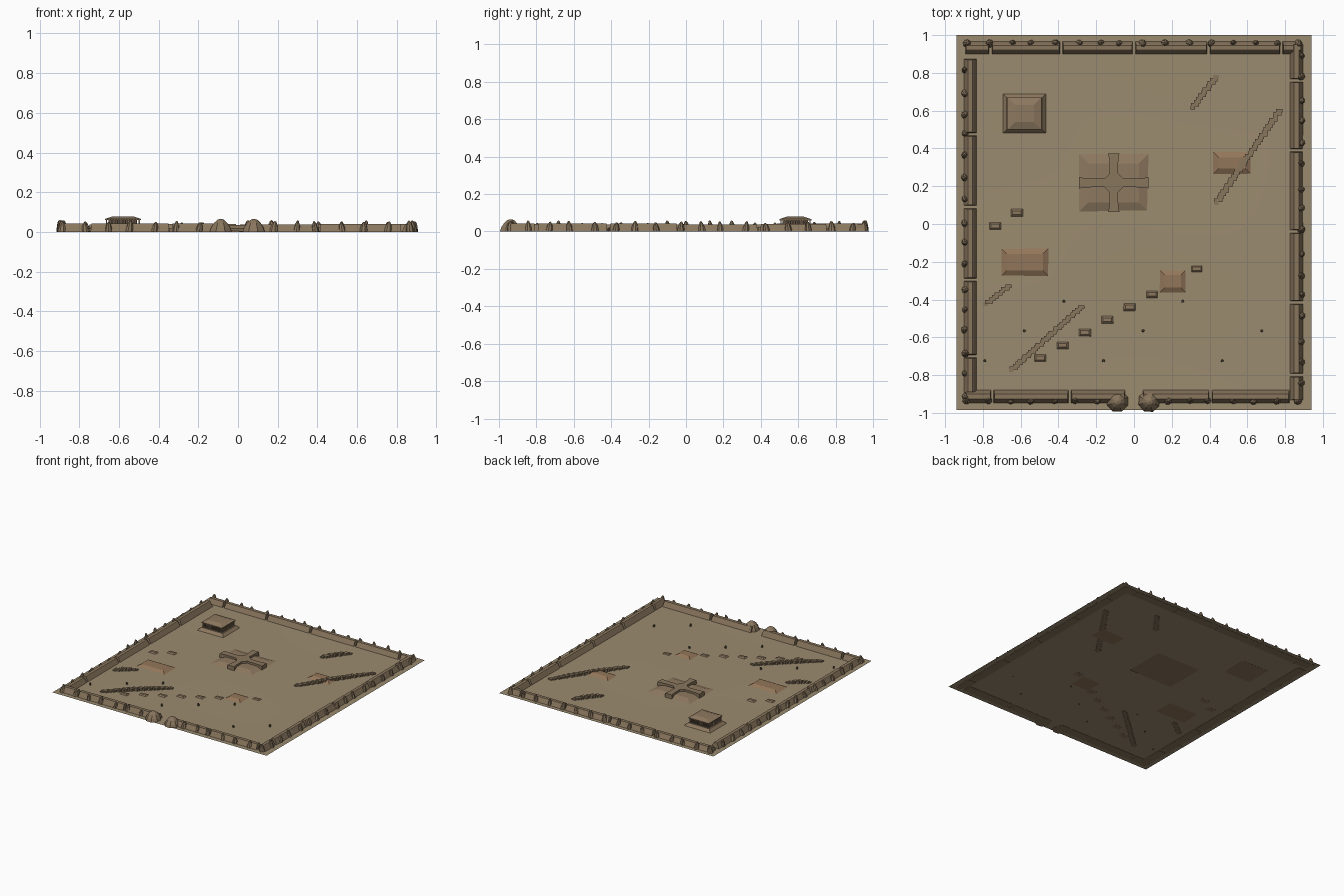
import bpy, bmesh, math, random
from mathutils import Matrix, Vector

if "Cube" in bpy.data.objects:
    bpy.data.objects.remove(bpy.data.objects["Cube"])

random.seed(4)


def mat(name, rgb):
    m = bpy.data.materials.new(name)
    m.diffuse_color = (*rgb, 1)
    m.use_nodes = True
    m.node_tree.nodes["Principled BSDF"].inputs["Base Color"].default_value = m.diffuse_color
    return m


SAND = mat("sand", (0.33, 0.26, 0.16))
EARTH = mat("earth", (0.27, 0.19, 0.115))
CLAY = mat("clay", (0.29, 0.18, 0.10))
STONE = mat("stone", (0.25, 0.18, 0.11))
DARK = mat("dark_stone", (0.11, 0.08, 0.05))


def finish(name, bm, material):
    bmesh.ops.recalc_face_normals(bm, faces=bm.faces)
    me = bpy.data.meshes.new(name)
    bm.to_mesh(me)
    bm.free()
    me.materials.append(material)
    ob = bpy.data.objects.new(name, me)
    bpy.context.collection.objects.link(ob)
    return ob


def loft(bm, rings):
    """Skin a stack of equal-sized rings and cap both ends."""
    vs = [[bm.verts.new(p) for p in r] for r in rings]
    n = len(vs[0])
    for a, b in zip(vs, vs[1:]):
        for i in range(n):
            bm.faces.new((a[i], a[(i + 1) % n], b[(i + 1) % n], b[i]))
    bm.faces.new(vs[0][::-1])
    bm.faces.new(vs[-1])


def rect(x, y, hx, hy, z):
    return [(x - hx, y - hy, z), (x + hx, y - hy, z), (x + hx, y + hy, z), (x - hx, y + hy, z)]


def frustum(bm, x, y, hx, hy, z0, z1, inset=0.0):
    loft(bm, [rect(x, y, hx, hy, z0), rect(x, y, hx - inset, hy - inset, z1)])


def boulder(bm, x, y, r, h, lean=0.0):
    """Rounded, slightly leaning standing stone."""
    a0 = random.uniform(0, 6.28)
    lx, ly = lean * math.cos(a0), lean * math.sin(a0)
    rings = []
    for k, t in ((1, 0), (0.86, 0.35), (0.6, 0.7), (0.32, 0.93), (0.1, 1)):
        rings.append([(x + lx * t + r * k * math.cos(a0 + i * math.pi / 4),
                       y + ly * t + r * k * math.sin(a0 + i * math.pi / 4), h * t) for i in range(8)])
    loft(bm, rings)


# Gently rolling ground sheet
bm = bmesh.new()
bmesh.ops.create_grid(bm, x_segments=40, y_segments=40, size=1)
for v in bm.verts:
    x, y = v.co.x * 0.94, v.co.y * 0.9925 + 0.0075
    edge = (1 - v.co.x ** 2) * (1 - v.co.y ** 2)
    v.co = (x, y, 0.003 + 0.003 * edge * math.sin(3 * x + 1) * math.cos(4 * y + 2 * x))
ground = finish("ground", bm, SAND)
for p in ground.data.polygons:
    p.use_smooth = True


# Perimeter walls: tapered segments split by narrow gaps
def wall(name, axis, c, cuts, skip=()):
    bm = bmesh.new()
    for i, (a, b) in enumerate(zip(cuts, cuts[1:])):
        if i in skip:
            continue
        a, b = a + 0.007, b - 0.007
        h = random.uniform(0.037, 0.044)
        mid, half = (a + b) / 2, (b - a) / 2
        rings = []
        for w, z in ((0.035, 0), (0.016, h * 0.93), (0.013, h)):
            e = half - 0.004 * z / h
            rings.append(rect(mid, c, e, w, z) if axis == "x" else rect(c, mid, w, e, z))
        loft(bm, rings)
    finish(name, bm, STONE)


wall("north_wall", "x", 0.933, [-0.90, -0.76, -0.385, 0.0, 0.395, 0.78, 0.895])
wall("south_wall", "x", -0.913, [-0.90, -0.75, -0.34, -0.04, 0.04, 0.405, 0.83], skip=(3,))
wall("west_wall", "y", -0.867, [-0.90, -0.70, -0.295, 0.09, 0.475, 0.88])
wall("east_wall", "y", 0.86, [-0.94, -0.80, -0.415, -0.04, 0.39, 0.76, 0.96])

# Standing stones along the outer side of the walls
bm = bmesh.new()
for i in range(16):
    t = -0.89 + i * 0.1175


    def size():
        return random.uniform(0.018, 0.023), random.uniform(0.045, 0.06), 0.008
    j = lambda: random.uniform(-0.012, 0.012)
    boulder(bm, t + j(), 0.955, *size())
    if abs(t) > 0.14:
        boulder(bm, t + j(), -0.935, *size())
    boulder(bm, -0.893, t * 0.98 - 0.04 + j(), *size())
    boulder(bm, 0.885, t * 0.98 + 0.03 + j(), *size())
finish("wall_stones", bm, STONE)

# Gate stones
bm = bmesh.new()
for x in (-0.087, 0.08):
    boulder(bm, x, -0.938, 0.06, 0.065)
finish("gate_stones", bm, STONE)

# Columned shrine: sloped plinth, core, columns, hipped roof
X, Y = -0.58, 0.585
bm = bmesh.new()
frustum(bm, X, Y, 0.116, 0.106, 0, 0.024, 0.022)
finish("shrine_plinth", bm, EARTH)
bm = bmesh.new()
frustum(bm, X, Y, 0.072, 0.068, 0.022, 0.064)
finish("shrine_core", bm, DARK)
bm = bmesh.new()
for i in range(13):
    t = -1 + i / 6
    for s in (-1, 1):
        frustum(bm, X + 0.082 * t, Y + 0.078 * s, 0.003, 0.003, 0.022, 0.063)
        frustum(bm, X + 0.082 * s, Y + 0.078 * t, 0.003, 0.003, 0.022, 0.063)
finish("shrine_columns", bm, STONE)
bm = bmesh.new()
loft(bm, [rect(X, Y, 0.09, 0.085, 0.06), rect(X, Y, 0.09, 0.085, 0.066),
          rect(X, Y, 0.05, 0.046, 0.079)])
finish("shrine_roof", bm, EARTH)

# Central mound and the raised cross on it
X, Y = -0.107, 0.218
bm = bmesh.new()
frustum(bm, X, Y, 0.193, 0.163, 0, 0.02, 0.06)
finish("central_mound", bm, EARTH)
bm = bmesh.new()
n, w, e, f = 0.022, 0.022, 0.03, 0.036
quarter = []
for k in range(4):
    L = 0.185 if k % 2 == 0 else 0.155
    pts = [(L, -e), (L, e), (L * 0.8, n + 0.002), (f + 0.014, w), (f, w + 0.004)]
    if k % 2:
        pts = [(L, -e), (L, e), (L * 0.8, n + 0.002), (f + 0.014, w), (f, w + 0.004)]
    start = [(f + 0.014, -w), (L * 0.8, -n - 0.002)]
    for px, py in start + pts[:4]:
        quarter.append(Matrix.Rotation(k * math.pi / 2, 2) @ Vector((px, py)))
loft(bm, [[(X + p.x, Y + p.y, z) for p in quarter] for z in (0.002, 0.036)])
finish("mound_cross", bm, STONE)

# Larger flat-topped mounds
bm = bmesh.new()
for x, y, hx, hy in ((-0.578, -0.203, 0.13, 0.078), (0.205, -0.303, 0.077, 0.067),
                     (0.518, 0.323, 0.103, 0.062)):
    frustum(bm, x, y, hx, hy, 0, 0.018, 0.034)
finish("flat_mounds", bm, CLAY)

# Row of little mounds, plus the pair by the west wall
bm = bmesh.new()
for x, y in [(-0.497 + i * 0.1185, -0.71 + i * 0.0675) for i in range(8)] + [(-0.735, -0.01), (-0.62, 0.06)]:
    frustum(bm, x, y, 0.034, 0.022, 0, 0.011, 0.012)
finish("small_mounds", bm, EARTH)

# Stepped diagonal ridges made of small blocks
bm = bmesh.new()
for x0, y0, x1, y1, n in ((-0.65, -0.775, -0.28, -0.44, 28), (0.435, 0.11, 0.77, 0.6, 32),
                          (0.31, 0.615, 0.435, 0.78, 11), (-0.785, -0.425, -0.665, -0.33, 8)):
    for i in range(n):
        t = i / (n - 1)
        hx = 0.012 + 0.01 * abs(math.sin(i * 1.3))
        z = 0.010 + 0.012 * math.sin(math.pi * t) + 0.003 * (i % 2)
        frustum(bm, x0 + (x1 - x0) * t, y0 + (y1 - y0) * t, hx, 0.009, 0, z)
finish("stepped_ridges", bm, STONE)

# Short marker posts in a zigzag across the south field
bm = bmesh.new()
for i in range(8):
    y = (-0.725, -0.565, -0.41)[i % 3]
    x = -0.79 + i * 0.2095
    loft(bm, [[(x + r * math.cos(k * math.pi / 3), y + r * math.sin(k * math.pi / 3), z)
               for k in range(6)] for r, z in ((0.008, 0), (0.006, 0.02))])
finish("marker_posts", bm, DARK)
